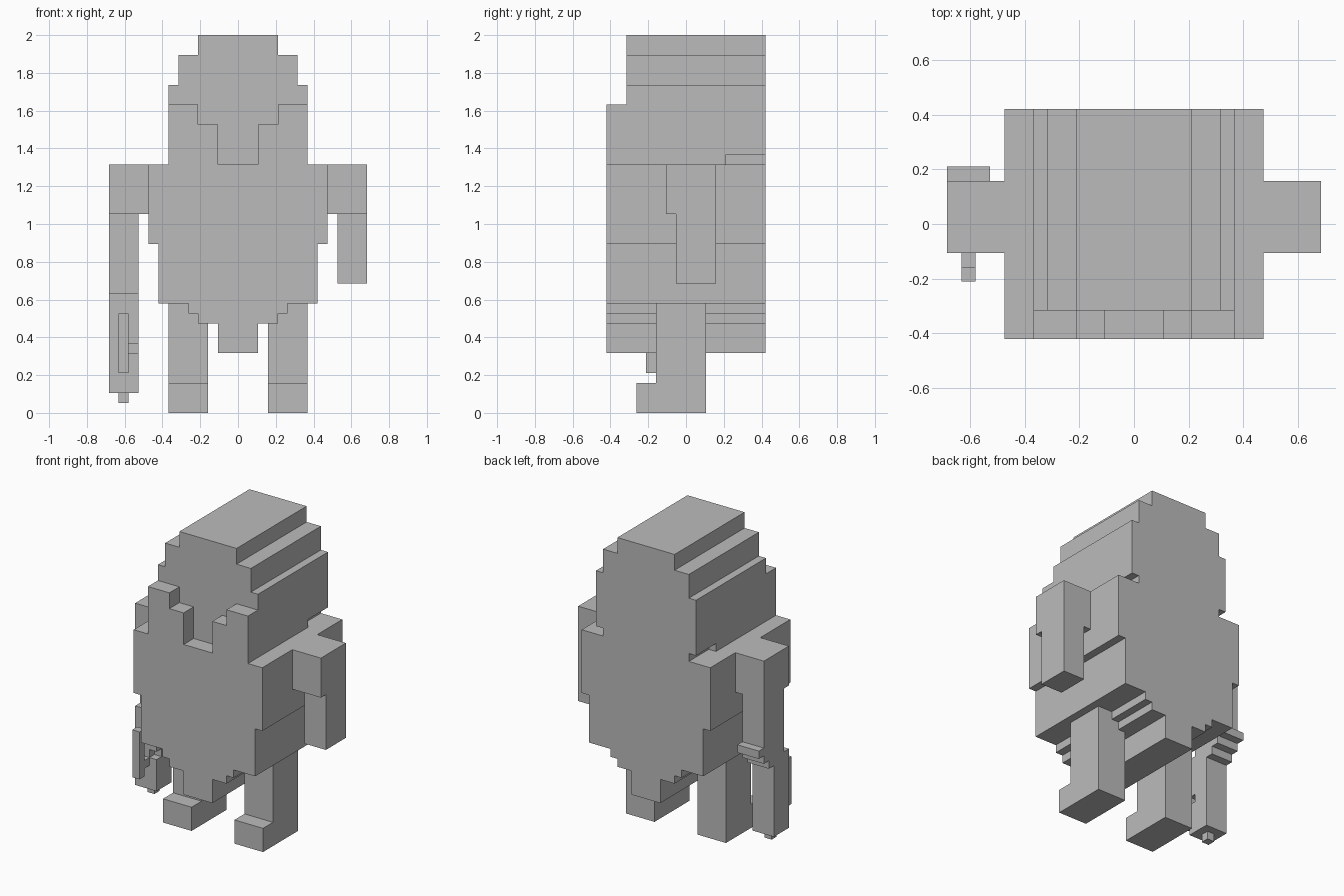
import bpy
import bmesh
from mathutils import Vector

U = 2 / 38  # one block

cube = bpy.data.objects.get("Cube")
if cube:
    bpy.data.objects.remove(cube, do_unlink=True)

grey = bpy.data.materials.new("plain grey")
grey.use_nodes = True
grey.diffuse_color = (0.5, 0.5, 0.5, 1)
grey.node_tree.nodes["Principled BSDF"].inputs["Base Color"].default_value = grey.diffuse_color


def extrude(name, outline, axis, lo, hi):
    """Extrude a flat outline (in blocks) along x or y."""
    def place(a, b, depth):
        return Vector((depth, a, b) if axis == "x" else (a, depth, b)) * U
    bm = bmesh.new()
    face = bm.faces.new([bm.verts.new(place(a, b, lo)) for a, b in outline])
    new = bmesh.ops.extrude_face_region(bm, geom=[face])["geom"]
    shift = place(0, 0, hi - lo)
    bmesh.ops.translate(bm, vec=shift, verts=[v for v in new if isinstance(v, bmesh.types.BMVert)])
    bmesh.ops.recalc_face_normals(bm, faces=bm.faces)
    mesh = bpy.data.meshes.new(name)
    bm.to_mesh(mesh)
    bm.free()
    mesh.materials.append(grey)
    obj = bpy.data.objects.new(name, mesh)
    bpy.context.collection.objects.link(obj)
    return obj


def box(name, x, y, z):
    a, b = sorted(x)
    return extrude(name, [(a, z[0]), (b, z[0]), (b, z[1]), (a, z[1])], "y", *y)


def stepped(name, tiers, y):
    """Symmetric stepped block; tiers are (half width, bottom, top)."""
    half = [(w, z) for w, low, high in tiers for z in (low, high)]
    return extrude(name, half + [(-w, z) for w, z in reversed(half)], "y", *y)


# Torso and head
stepped("torso", [(2, 6, 9), (4, 9, 10), (5, 10, 11), (8, 11, 17), (9, 17, 25)], (-8, 8))
crown = [(6, 33, 36), (4, 36, 38)]
stepped("head_front", [(7, 25, 33)] + crown, (-6, 4))
stepped("head_back", [(6, 25, 26), (7, 26, 33)] + crown, (4, 8))

# Paired parts
for side, s in (("left", 1), ("right", -1)):
    cheek = [(2, 25), (7, 25), (7, 31), (4, 31), (4, 29), (2, 29)]
    extrude(side + "_cheek", [(s * x, z) for x, z in cheek], "y", -8, -6)
    box(side + "_shoulder", (s * 9, s * 13), (-2, 3), (20, 25))
    box(side + "_forearm", (s * 10, s * 13), (-1, 3), (13 if s > 0 else 14, 20))
    leg = [(-5, 0), (2, 0), (2, 11), (-3, 11), (-3, 3), (-5, 3)]
    extrude(side + "_leg", leg, "x", *sorted((s * 3, s * 7)))

# Tool on the right arm, with a stepped back and a notch on the inner side
tool = [(-2, 2), (1, 2), (1, 11), (2, 11), (2, 12), (3, 12), (3, 13), (4, 13),
        (4, 14), (-1, 14), (-1, 12), (-2, 12)]
notch = [(-2, 7), (-1, 7), (-1, 6), (-2, 6)]
extrude("tool_outer", tool, "x", -13, -11)
extrude("tool_inner", tool + notch, "x", -11, -10)
box("tool_tip", (-12, -11), (-1, 0), (1, 2))
box("tool_rod", (-12, -11), (-4, -3), (4, 10))
for name, z in (("lower", 5), ("upper", 8)):
    box(name + "_rod_mount", (-12, -11), (-3, -2), (z, z + 1))
